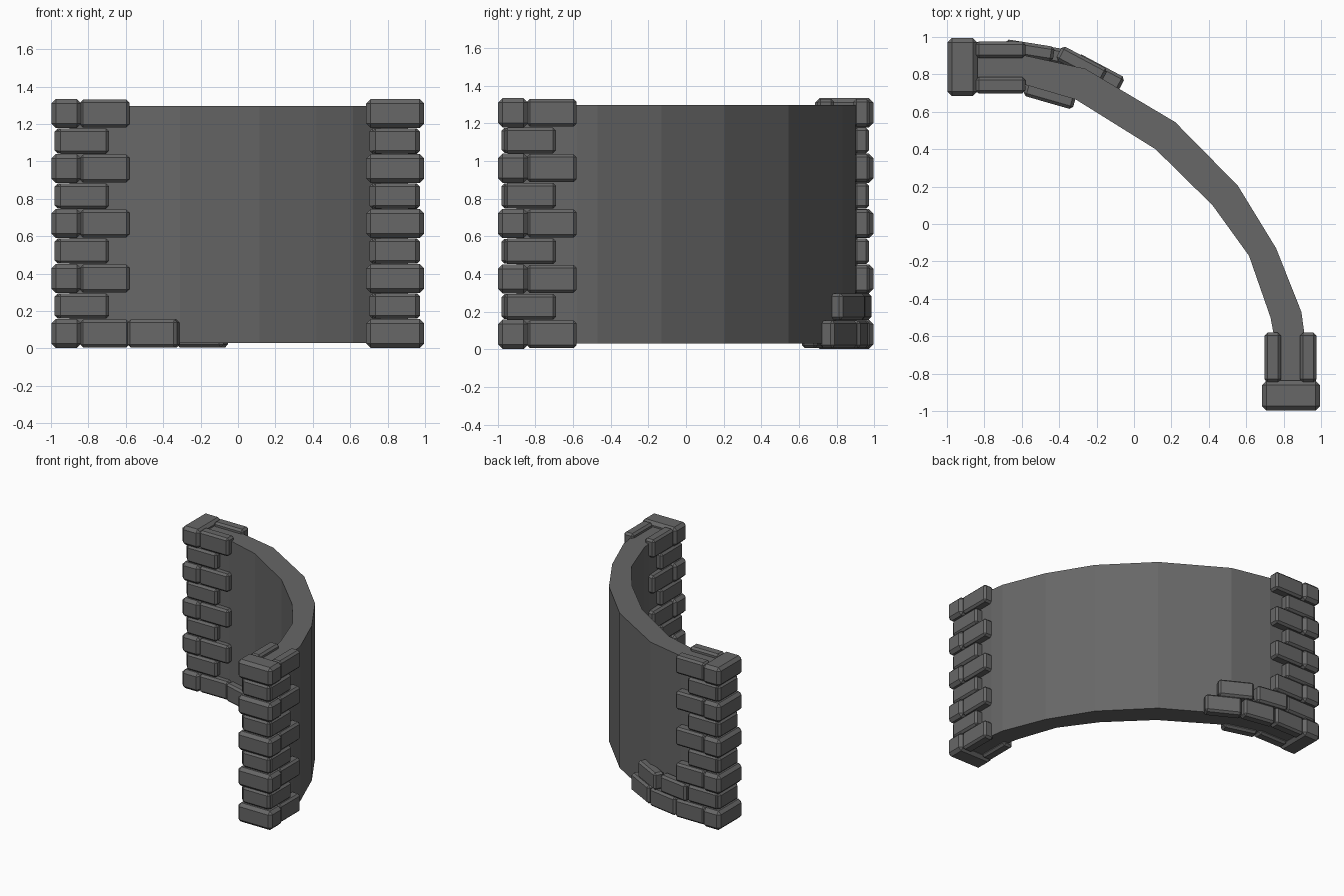
import bpy, bmesh, math
from mathutils import Matrix, Vector

if "Cube" in bpy.data.objects:
    bpy.data.objects.remove(bpy.data.objects["Cube"])

stone = bpy.data.materials.new("dark grey stone")
stone.diffuse_color = (0.135, 0.135, 0.135, 1)
stone.use_nodes = True
stone.node_tree.nodes["Principled BSDF"].inputs["Base Color"].default_value = stone.diffuse_color


def finish(bm, name):
    bmesh.ops.recalc_face_normals(bm, faces=bm.faces[:])
    me = bpy.data.meshes.new(name)
    bm.to_mesh(me)
    bm.free()
    me.materials.append(stone)
    ob = bpy.data.objects.new(name, me)
    bpy.context.collection.objects.link(ob)
    return ob


def brick(bm, x, y, z, size, angle=0, chamfer=0.016, swap=False):
    """Chamfered block centred at x, y, z; swap reflects it across y = x."""
    if swap:
        x, y, size, angle = y, x, (size[1], size[0], size[2]), -angle
    verts = bmesh.ops.create_cube(bm, size=1)["verts"]
    m = (Matrix.Translation((x, y, z)) @ Matrix.Rotation(math.radians(angle), 4, 'Z')
         @ Matrix.Diagonal((*size, 1)))
    bmesh.ops.transform(bm, matrix=m, verts=verts)
    edges = list({e for v in verts for e in v.link_edges})
    bmesh.ops.bevel(bm, geom=edges, offset=chamfer, segments=1,
                    profile=0.5, affect='EDGES')


# curved wall from an outer and an inner outline
outer = [(-0.90, 0.91), (-0.58, 0.90), (-0.26, 0.83), (0.22, 0.545),
         (0.555, 0.205), (0.76, -0.13), (0.895, -0.47), (0.91, -0.58), (0.91, -0.90)]
inner = [(-0.90, 0.76), (-0.60, 0.75), (-0.31, 0.665), (0.115, 0.40),
         (0.42, 0.10), (0.615, -0.17), (0.73, -0.50), (0.745, -0.58), (0.76, -0.90)]
bm = bmesh.new()
rings = [[bm.verts.new(Vector((*p, z))) for p, z in
          ((o, 0.03), (o, 1.297), (i, 1.297), (i, 0.03))] for o, i in zip(outer, inner)]
for a, b in zip(rings, rings[1:]):
    for k in range(4):
        bm.faces.new((a[k], a[(k + 1) % 4], b[(k + 1) % 4], b[k]))
bm.faces.new(rings[0])
bm.faces.new(rings[-1])
finish(bm, "curved_wall")

# corner stones at both ends, long and short courses alternating
OUT_Y, IN_Y = 0.932, 0.742
course = [0.08 + 0.147 * i for i in range(9)]
for name, swap in (("left_end_stones", False), ("right_end_stones", True)):
    bm = bmesh.new()
    for i, z in enumerate(course):
        if i % 2 == 0:
            brick(bm, -0.918, 0.84, z, (0.16, 0.31, 0.155), chamfer=0.024, swap=swap)
            for y in (OUT_Y, IN_Y):
                brick(bm, -0.713, y, z, (0.265, 0.088, 0.148), swap=swap)
        else:
            brick(bm, -0.90, 0.842, z, (0.16, 0.245, 0.132), swap=swap)
            for y in (OUT_Y, IN_Y):
                brick(bm, -0.827, y, z, (0.275, 0.08, 0.136), swap=swap)
    finish(bm, name)

# stray bricks following the curve at the foot of the left end
bm = bmesh.new()
low, high = course[0], course[1]
brick(bm, -0.45, 0.905, low, (0.265, 0.085, 0.148), -10)
brick(bm, -0.19, 0.81, low, (0.28, 0.085, 0.148), -28)
brick(bm, -0.56, 0.928, high, (0.265, 0.08, 0.14), -9)
brick(bm, -0.28, 0.853, high, (0.275, 0.085, 0.14), -28)
brick(bm, -0.45, 0.69, low, (0.275, 0.085, 0.148), -16)
finish(bm, "foot_bricks")
